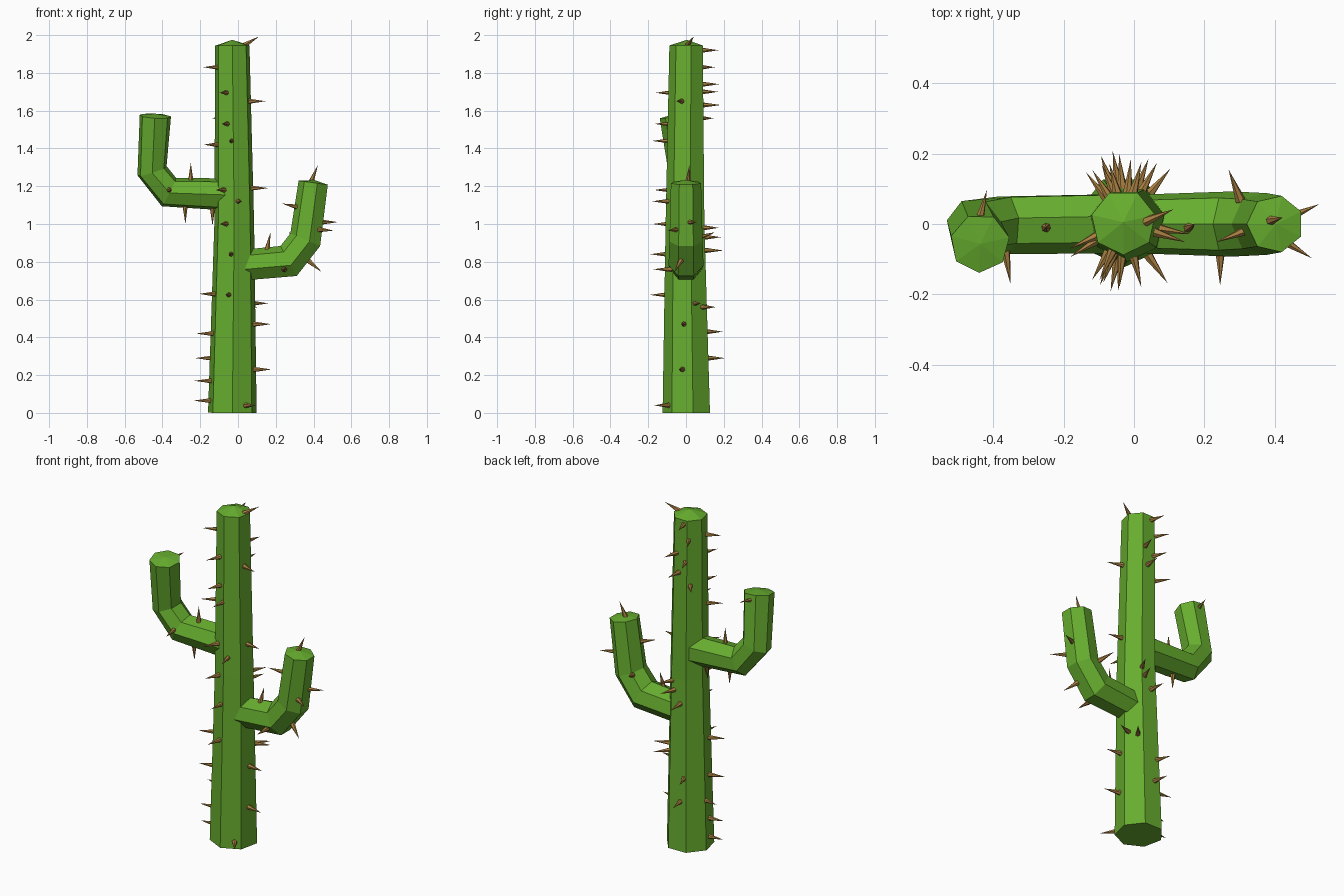
import bpy, bmesh, math
from mathutils import Vector

if "Cube" in bpy.data.objects:
    bpy.data.objects.remove(bpy.data.objects["Cube"])


def material(name, color):
    m = bpy.data.materials.new(name)
    m.diffuse_color = (*color, 1)
    m.use_nodes = True
    m.node_tree.nodes["Principled BSDF"].inputs["Base Color"].default_value = m.diffuse_color
    return m


GREEN = material("cactus green", (0.135, 0.42, 0.028))
BROWN = material("spine brown", (0.40, 0.22, 0.055))


def finish(bm, name, mat):
    bmesh.ops.recalc_face_normals(bm, faces=bm.faces)
    me = bpy.data.meshes.new(name)
    bm.to_mesh(me)
    bm.free()
    me.materials.append(mat)
    ob = bpy.data.objects.new(name, me)
    bpy.context.collection.objects.link(ob)
    return ob


def stem(name, path, radii, sides, phase, dome):
    """Sweep a faceted ring along a path and close it with a low pointed cap."""
    pts = [Vector(p) for p in path]
    bm = bmesh.new()
    rings = []
    for i, p in enumerate(pts):
        a = (p - pts[i - 1]).normalized() if i > 0 else Vector()
        b = (pts[i + 1] - p).normalized() if i < len(pts) - 1 else Vector()
        t = (a + b).normalized()
        u = Vector((0, 1, 0)).cross(t).normalized()
        v = t.cross(u)
        ring = []
        for k in range(sides):
            ang = phase + 2 * math.pi * k / sides
            ring.append(bm.verts.new(p + radii[i] * (u * math.cos(ang) + v * math.sin(ang))))
        rings.append(ring)
    for r0, r1 in zip(rings, rings[1:]):
        for k in range(sides):
            j = (k + 1) % sides
            bm.faces.new((r0[k], r0[j], r1[j], r1[k]))
    bm.faces.new(rings[0])
    tip = bm.verts.new(pts[-1] + (pts[-1] - pts[-2]).normalized() * dome)
    for k in range(sides):
        bm.faces.new((rings[-1][k], rings[-1][(k + 1) % sides], tip))
    return finish(bm, name, GREEN)


# Trunk and arms
stem("trunk", [(-0.03, 0.008, 0), (-0.02, 0, 1.0), (-0.03, 0.005, 1.945)],
     [0.132, 0.108, 0.093], 7, -math.pi / 2, 0.03)
stem("left_arm",
     [(-0.03, 0.005, 1.155), (-0.365, 0.0, 1.168), (-0.455, -0.01, 1.28), (-0.438, -0.055, 1.572)],
     [0.088, 0.086, 0.083, 0.085], 7, 0.2, 0.012)
stem("right_arm",
     [(-0.01, 0, 0.775), (0.27, 0, 0.80), (0.36, 0, 0.915), (0.402, 0, 1.218)],
     [0.085, 0.095, 0.09, 0.082], 7, math.pi, 0.015)


def add_spine(bm, base, direction, length=0.09, radius=0.015):
    d = Vector(direction).normalized()
    b = Vector(base) - d * 0.01
    u = d.orthogonal().normalized()
    v = d.cross(u)
    ring = [bm.verts.new(b + radius * (u * math.cos(k * math.pi / 3) + v * math.sin(k * math.pi / 3)))
            for k in range(6)]
    tip = bm.verts.new(b + d * (length + 0.01))
    bm.faces.new(ring[::-1])
    for k in range(6):
        bm.faces.new((ring[k], ring[(k + 1) % 6], tip))


# Trunk spines: (height, compass angle in degrees)
TRUNK = [
    (1.83, 205), (1.42, 212), (0.63, 205), (0.42, 195), (0.29, 170), (0.17, 188), (0.065, 185),
    (1.65, -18), (1.19, -10), (0.58, 22), (0.47, -8), (0.23, -12),
    (1.695, 246), (1.53, 250), (1.44, 265), (1.18, 240), (1.12, 284), (1.0, 248),
    (0.84, 264), (0.625, 258), (0.04, 305),
    (1.92, 105), (1.83, 122), (1.74, 75), (1.70, 112), (1.63, 85), (1.56, 128),
    (0.98, 62), (0.93, 70), (0.86, 95), (0.56, 50), (0.43, 110), (0.29, 100),
]
bm = bmesh.new()
for z, deg in TRUNK:
    a = math.radians(deg)
    d = Vector((math.cos(a), math.sin(a), 0))
    r = (0.132 - 0.021 * z) * 0.92
    add_spine(bm, Vector((-0.025, 0.004, z)) + d * r, d)
add_spine(bm, (0.04, 0.01, 1.95), (0.08, 0.035, 0.048))
finish(bm, "trunk_spines", BROWN)

# Arm spines: (base, direction)
LEFT = [((-0.25, -0.01, 1.235), (0, 0, 1)), ((-0.28, -0.01, 1.09), (0.02, 0, -1)),
        ((-0.135, 0, 1.08), (0, -0.1, -1)), ((-0.365, -0.08, 1.18), (0.15, -1, 0)),
        ((-0.44, 0.01, 1.55), (0.2, 0.8, 0.1))]
RIGHT = [((0.155, -0.01, 0.87), (0.2, 0.1, 1)), ((0.245, -0.085, 0.76), (0, -1, 0)),
         ((0.38, -0.03, 0.80), (0.7, -0.35, -0.6)), ((0.43, -0.05, 0.97), (0.8, -0.5, -0.05)),
         ((0.445, 0.02, 1.01), (0.9, 0.4, 0)), ((0.315, -0.02, 1.09), (-0.9, -0.35, 0.2)),
         ((0.39, 0.01, 1.23), (0.4, 0.1, 1)), ((0.30, 0.075, 0.93), (-0.35, 0.9, 0.3))]
for name, spines in (("left_arm_spines", LEFT), ("right_arm_spines", RIGHT)):
    bm = bmesh.new()
    for base, direction in spines:
        add_spine(bm, base, direction)
    finish(bm, name, BROWN)
